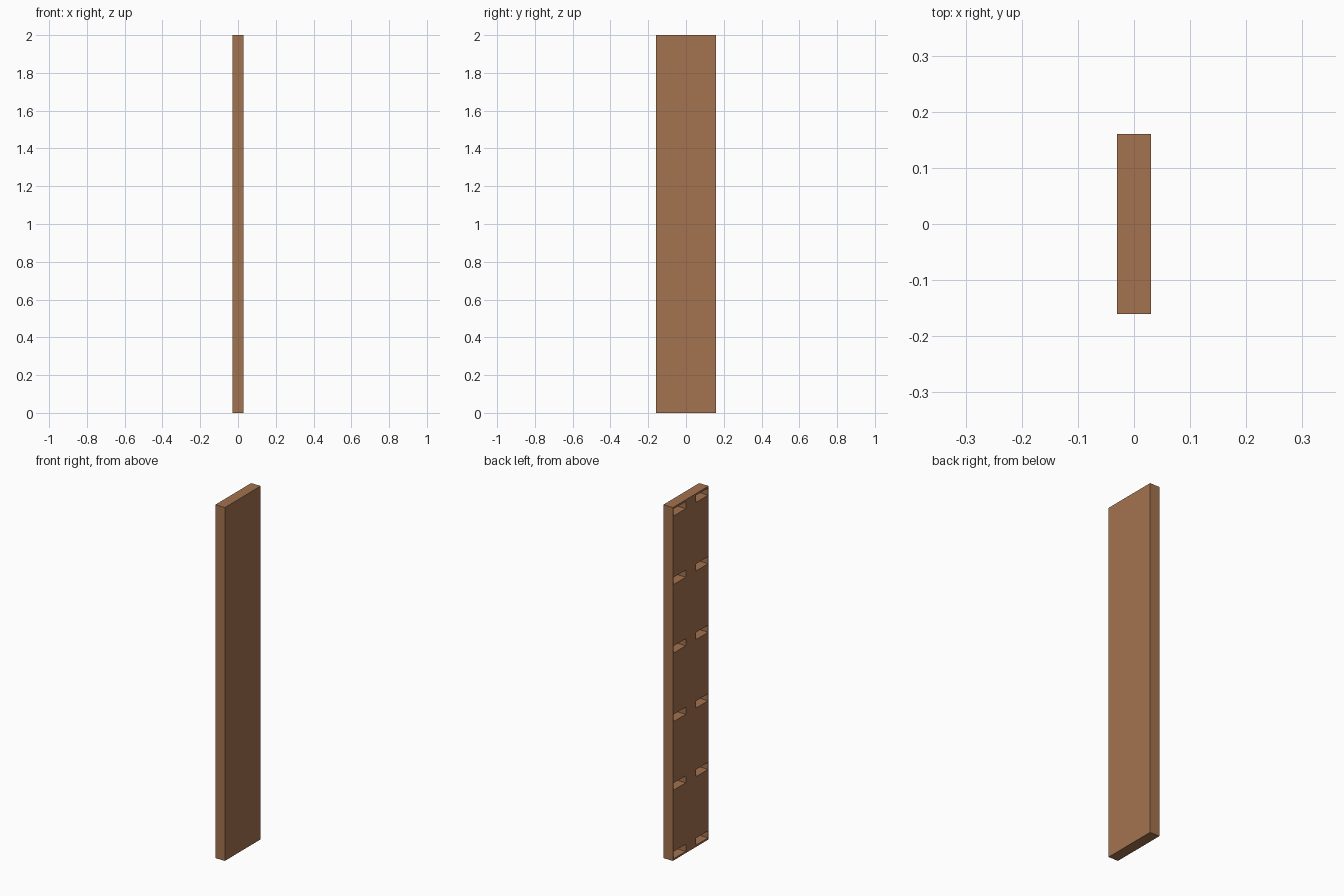
import bpy

if "Cube" in bpy.data.objects:
    bpy.data.objects.remove(bpy.data.objects["Cube"])

WOOD = bpy.data.materials.new("wood")
WOOD.diffuse_color = (0.37, 0.17, 0.08, 1)
WOOD.use_nodes = True
WOOD.node_tree.nodes["Principled BSDF"].inputs["Base Color"].default_value = WOOD.diffuse_color


def box(name, x, y, z):
    """Box from (min, max) ranges on each axis."""
    size = [b - a for a, b in (x, y, z)]
    mid = [(a + b) / 2 for a, b in (x, y, z)]
    bpy.ops.mesh.primitive_cube_add(size=1, location=mid)
    ob = bpy.context.object
    ob.name = name
    ob.scale = size
    bpy.ops.object.transform_apply(location=True, rotation=False, scale=True)
    return ob


# Upright board
board = box("upright_board", (-0.03, 0.03), (-0.16, 0.16), (0, 2))
board.data.materials.append(WOOD)

# Shelf mortises: six rows of two pockets cut into the left face
cutters = []
for row in range(6):
    z = 0.01 + row * 0.388
    for side in (-1, 1):
        y = sorted((side * 0.045, side * 0.155))
        cutters.append(box("mortise_cutter", (-0.05, 0.02), y, (z, z + 0.04)))

# Join the cutters and carve them out
bpy.ops.object.select_all(action='DESELECT')
for c in cutters:
    c.select_set(True)
bpy.context.view_layer.objects.active = cutters[0]
bpy.ops.object.join()
cutter = bpy.context.object
cutter.data.materials.append(WOOD)

cut = board.modifiers.new("mortises", 'BOOLEAN')
cut.operation = 'DIFFERENCE'
cut.solver = 'EXACT'
cut.object = cutter
bpy.context.view_layer.objects.active = board
bpy.ops.object.modifier_apply(modifier=cut.name)
bpy.data.objects.remove(cutter, do_unlink=True)
